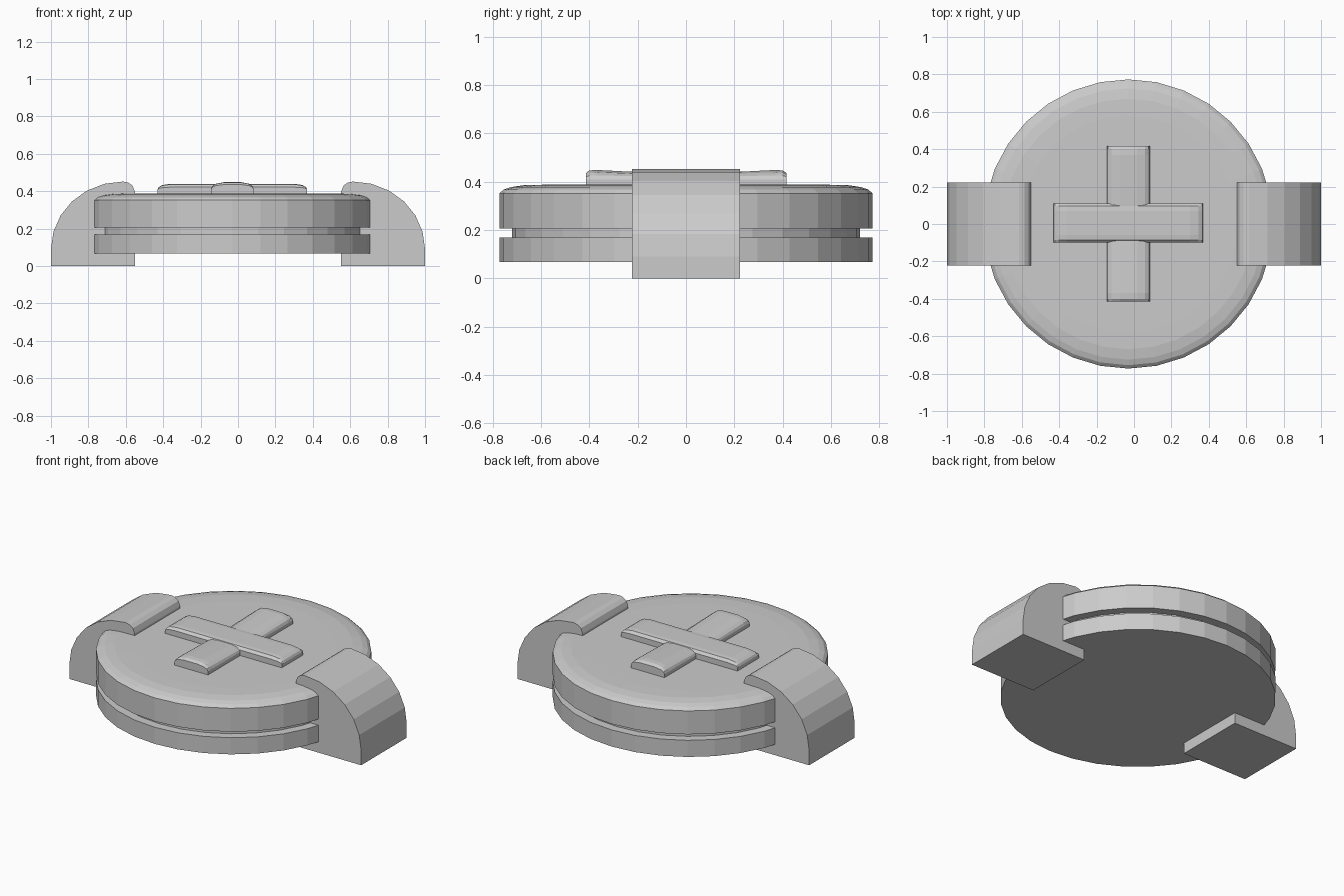
import bpy, bmesh
from math import sin, cos, pi, radians

cube = bpy.data.objects.get("Cube")
if cube:
    bpy.data.objects.remove(cube, do_unlink=True)

grey = bpy.data.materials.new("plain grey")
grey.use_nodes = True
colour = (0.6, 0.6, 0.6, 1)
grey.diffuse_color = colour
grey.node_tree.nodes["Principled BSDF"].inputs["Base Color"].default_value = colour

CX = -0.03  # centre of the disc and cross


def loft(name, rings):
    """Join equal-length closed rings of points into a capped solid."""
    bm = bmesh.new()
    loops = [[bm.verts.new(p) for p in ring] for ring in rings]
    n = len(loops[0])
    for a, b in zip(loops, loops[1:]):
        for i in range(n):
            j = (i + 1) % n
            bm.faces.new((a[i], a[j], b[j], b[i]))
    bm.faces.new(loops[0])
    bm.faces.new(loops[-1])
    bmesh.ops.recalc_face_normals(bm, faces=bm.faces)
    mesh = bpy.data.meshes.new(name)
    bm.to_mesh(mesh)
    bm.free()
    mesh.materials.append(grey)
    obj = bpy.data.objects.new(name, mesh)
    bpy.context.collection.objects.link(obj)
    return obj


# Round body with a groove and a softened top rim
R, SEG = 0.773, 32
profile = [(R, 0.067), (R, 0.17), (0.72, 0.17), (0.72, 0.207), (R, 0.207),
           (R, 0.352), (0.755, 0.368), (0.725, 0.378), (0.67, 0.386), (0.58, 0.388)]
loft("disc_body", [[(CX + r * sin(2 * pi * i / SEG), r * cos(2 * pi * i / SEG), z)
                    for i in range(SEG)] for r, z in profile])


# Raised cross: bars with rounded left and right edges
def bar(name, half_width, stations, round_width=0.07, side_top=0.41):
    rings = []
    for y, top in stations:
        edge = min(side_top, top)
        curve = [(half_width - round_width * (1 - cos(radians(a))),
                  edge + (top - edge) * sin(radians(a))) for a in (0, 25, 50, 90)]
        right = [(half_width, 0.37)] + curve
        left = [(-x, z) for x, z in reversed(right)]
        rings.append([(CX + x, y, z) for x, z in right + left])
    loft(name, rings)


bar("cross_wide_bar", 0.4, [(-0.1, 0.422), (-0.085, 0.437), (-0.06, 0.44),
                            (0.07, 0.44), (0.095, 0.437), (0.11, 0.422)])
bar("cross_long_bar", 0.115, [(-0.415, 0.436), (-0.4, 0.447), (-0.37, 0.449),
                              (0, 0.43), (0.37, 0.449), (0.4, 0.447), (0.417, 0.436)])


# Side clamps: quarter-round blocks gripping the disc
def clamp(name, side):
    outer = [(0.615 + 0.385 * cos(radians(a)), 0.09 + 0.362 * sin(radians(a)))
             for a in range(0, 91, 15)]
    tip = [(0.586, 0.446), (0.564, 0.43), (0.552, 0.4), (0.552, 0)]
    outline = [(1, 0)] + outer + tip
    loft(name, [[(side * x, y, z) for x, z in outline] for y in (-0.223, 0.223)])


clamp("left_clamp", 1)
clamp("right_clamp", -1)
